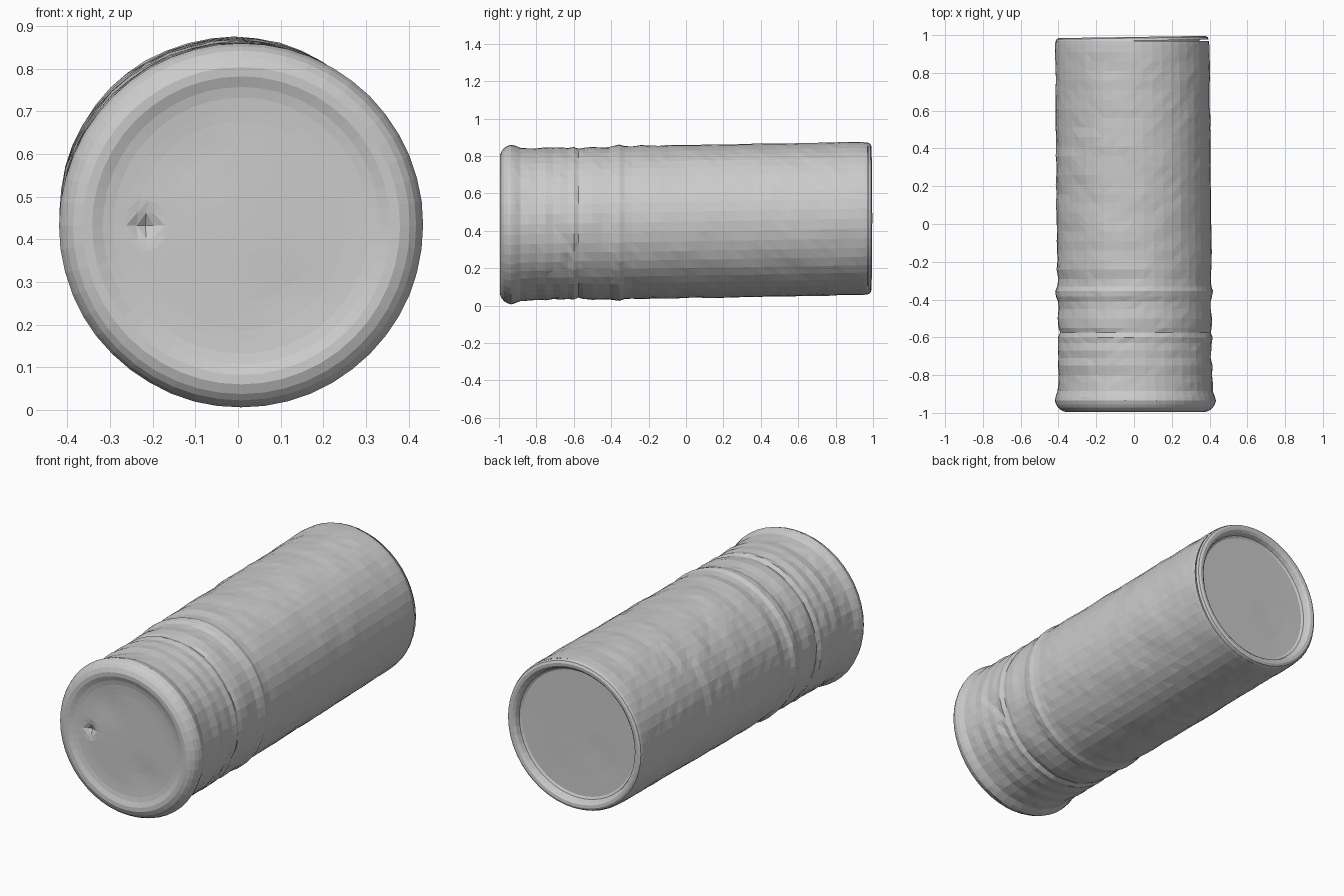
import bpy, bmesh, math, random
from mathutils import Vector, noise

if "Cube" in bpy.data.objects:
    bpy.data.objects.remove(bpy.data.objects["Cube"])

random.seed(4)
SIDES = 48


def centre(y):
    # The axis leans slightly: up and to the left toward the back
    t = (y + 1) / 2
    return 0.008 - 0.018 * t, 0.432 + 0.034 * t


def dent(x, z, cx, cz, size):
    return math.exp(-((x - cx) ** 2 + (z - cz) ** 2) / size ** 2)


def lathe(name, profile, shape, closed=False):
    # Revolve (y, radius) points round the leaning axis, deformed by shape()
    bm = bmesh.new()
    rings = []
    for y, r in profile:
        ring = []
        cx, cz = centre(y)
        for i in range(SIDES):
            a = math.tau * i / SIDES
            yy, rr = shape(y, r, a)
            ring.append(bm.verts.new((cx + rr * math.cos(a), yy, cz + rr * math.sin(a))))
        rings.append(ring)
    for a, b in zip(rings, rings[1:]):
        for i in range(SIDES):
            j = (i + 1) % SIDES
            bm.faces.new((a[i], b[i], b[j], a[j]))
    if closed:
        bm.faces.new(rings[-1])
    bmesh.ops.recalc_face_normals(bm, faces=bm.faces)
    bmesh.ops.triangulate(bm, faces=bm.faces)
    if closed and sum(f.normal.y * f.calc_area() for f in bm.faces) * profile[0][0] < 0:
        bmesh.ops.reverse_faces(bm, faces=bm.faces)
    mesh = bpy.data.meshes.new(name)
    bm.to_mesh(mesh)
    bm.free()
    obj = bpy.data.objects.new(name, mesh)
    bpy.context.collection.objects.link(obj)
    return obj


def rough_wall(y, r, a):
    # Hand-worn surface: ripples on the left side, small facets elsewhere
    fade = min(1, max(0, (0.95 - abs(y)) / 0.08))
    left = max(0, math.cos(a - math.radians(145)))
    n = noise.noise(Vector((2.5 * math.cos(a), 7 * y, 2.5 * math.sin(a))))
    ripple = noise.noise(Vector((math.cos(a), 15 * y, math.sin(a) + 5)))
    off = 0.004 * n + 0.007 * left * ripple + random.uniform(-0.0015, 0.0015)
    # Slanted crease low on the right side
    u = (a + math.pi) % math.tau - math.pi
    if -0.75 < u < 0.05:
        line = abs(y + 0.60 + 0.22 * abs(u + 0.42))
        off -= 0.008 * max(0, 1 - line / 0.035)
    return y, r + off * fade


def front_dents(y, r, a):
    x, z = r * math.cos(a), r * math.sin(a)
    d = 0.022 * dent(x, z, -0.225, 0.0, 0.025)
    d += 0.006 * dent(x, z, -0.12, 0.16, 0.09) + 0.005 * dent(x, z, 0.1, -0.16, 0.08)
    return y + d, r


def back_dents(y, r, a):
    x, z = r * math.cos(a), r * math.sin(a)
    return y + (0.006 * x / 0.4 - 0.004 * dent(x, z, -0.15, -0.1, 0.1)), r


# Side wall: flared front rim, banded neck, long plain body
wall = [(-0.955, 0.420), (-0.935, 0.427), (-0.915, 0.422), (-0.885, 0.410), (-0.84, 0.409),
        (-0.80, 0.405), (-0.75, 0.409), (-0.71, 0.405), (-0.67, 0.408), (-0.63, 0.405),
        (-0.60, 0.409), (-0.575, 0.399), (-0.55, 0.405), (-0.50, 0.408), (-0.45, 0.406),
        (-0.41, 0.406), (-0.385, 0.412), (-0.355, 0.416), (-0.33, 0.409), (-0.29, 0.406)]
wall += [(-0.24 + 0.05 * i, 0.409) for i in range(24)] + [(0.95, 0.408), (0.97, 0.406)]
lathe("side_wall", wall, rough_wall)

# Front lid: rounded rim dropping into a shallow dish
front = [(-0.955, 0.420), (-0.972, 0.410), (-0.985, 0.395), (-0.995, 0.372), (-0.994, 0.350),
         (-0.984, 0.325), (-0.979, 0.30), (-0.977, 0.27), (-0.976, 0.245), (-0.976, 0.225),
         (-0.976, 0.205), (-0.976, 0.18), (-0.976, 0.13), (-0.976, 0.07), (-0.976, 0.02)]
lathe("front_lid", front, front_dents, True)

# Back base: narrow lip round a recessed flat disc
back = [(0.970, 0.406), (0.984, 0.400), (0.990, 0.388), (0.988, 0.372), (0.978, 0.360),
        (0.955, 0.352), (0.948, 0.340), (0.947, 0.24), (0.947, 0.12), (0.947, 0.02)]
lathe("back_base", back, back_dents, True)
